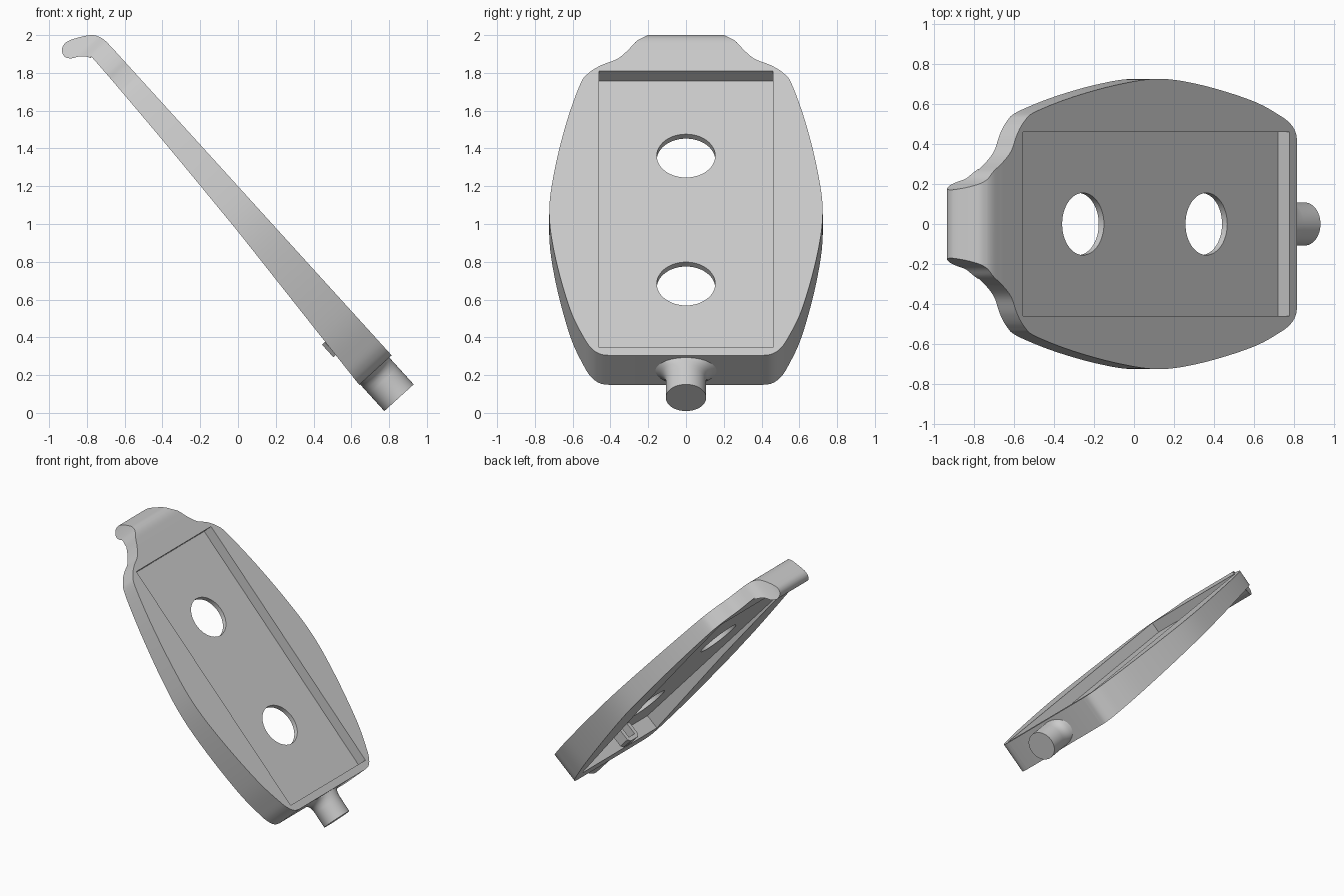
import bpy, bmesh, math
from mathutils import Matrix, Vector

cube = bpy.data.objects.get("Cube")
if cube:
    bpy.data.objects.remove(cube, do_unlink=True)

grey = bpy.data.materials.new("light grey plastic")
grey.use_nodes = True
COLOUR = (0.6, 0.6, 0.6, 1)
grey.diffuse_color = COLOUR
grey.node_tree.nodes["Principled BSDF"].inputs["Base Color"].default_value = COLOUR

# Tilted frame: u runs down the slope, v across, n out of the upper face
TILT = math.atan(1.1007)
FRAME = Matrix.Translation((0, 0, 1.2)) @ Matrix.Rotation(TILT, 4, "Y")


def on_plate(u, v, n):
    return FRAME @ Vector((u, v, n))


def finish(name, bm):
    bmesh.ops.recalc_face_normals(bm, faces=bm.faces)
    mesh = bpy.data.meshes.new(name)
    bm.to_mesh(mesh)
    bm.free()
    mesh.materials.append(grey)
    obj = bpy.data.objects.new(name, mesh)
    bpy.context.collection.objects.link(obj)
    return obj


def loft(name, rings):
    """Skin a list of closed rings and cap both ends."""
    bm = bmesh.new()
    rows = [[bm.verts.new(p) for p in ring] for ring in rings]
    for a, b in zip(rows, rows[1:]):
        for i in range(len(a)):
            j = (i + 1) % len(a)
            bm.faces.new((a[i], a[j], b[j], b[i]))
    bm.faces.new(rows[0][::-1])
    bm.faces.new(rows[-1])
    return finish(name, bm)


def smooth_path(points, steps=6):
    """Catmull-Rom curve through 2D points."""
    pts = [Vector(p) for p in points]
    pts = [2 * pts[0] - pts[1]] + pts + [2 * pts[-1] - pts[-2]]
    out = []
    for a, b, c, d in zip(pts, pts[1:], pts[2:], pts[3:]):
        for k in range(steps):
            t = k / steps
            out.append(0.5 * (2 * b + (c - a) * t + (2 * a - 5 * b + 4 * c - d) * t**2
                              + (3 * b - a - 3 * c + d) * t**3))
    return out + [pts[-2]]


def box(name, u0, u1, half, n0, n1):
    corners = [(u0, -half), (u1, -half), (u1, half), (u0, half)]
    return loft(name, [[on_plate(u, v, n) for u, v in corners] for n in (n0, n1)])


def circle(radius_v, radius_n, count=48):
    angles = [2 * math.pi * i / count for i in range(count)]
    return [(radius_v * math.cos(a), radius_n * math.sin(a)) for a in angles]


def boolean(target, cutter, operation):
    mod = target.modifiers.new(operation.lower(), "BOOLEAN")
    mod.operation, mod.object, mod.solver = operation, cutter, "EXACT"
    bpy.context.view_layer.objects.active = target
    bpy.ops.object.modifier_apply(modifier=mod.name)
    bpy.data.objects.remove(cutter, do_unlink=True)


def shade(obj):
    bpy.ops.object.select_all(action="DESELECT")
    obj.select_set(True)
    bpy.context.view_layer.objects.active = obj
    bpy.ops.object.shade_smooth_by_angle(angle=math.radians(30))


# Side profile with the curled lip at the top
lip = smooth_path([(-0.66, 1.926), (-0.705, 1.972), (-0.74, 1.993), (-0.78, 2.0),
                   (-0.85, 1.986), (-0.91, 1.962), (-0.932, 1.925), (-0.92, 1.888),
                   (-0.885, 1.877), (-0.83, 1.888), (-0.78, 1.878), (-0.74, 1.845),
                   (-0.386, 1.428), (0.0, 0.96)])
foot = [on_plate(1.21, 0, n) for n in (-0.232, 0)]
side = [(p.x, p.y) for p in lip] + [(p.x, p.z) for p in foot]
body = loft("tray_body", [[Vector((x, y, z)) for x, z in side] for y in (-1, 1)])

# Plan outline: narrow lip, shoulders, bulging sides, rounded foot
half = smooth_path([(-1.19, 0.165), (-1.14, 0.185), (-1.08, 0.22), (-1.04, 0.262),
                    (-0.97, 0.31), (-0.91, 0.365), (-0.865, 0.45), (-0.81, 0.515),
                    (-0.73, 0.56), (-0.446, 0.635), (-0.1, 0.698), (0.2, 0.724),
                    (0.52, 0.69), (0.88, 0.614), (1.08, 0.542), (1.16, 0.50),
                    (1.2, 0.455), (1.211, 0.40)])
outline = [(u, v) for u, v in half] + [(u, -v) for u, v in reversed(half)]
plan = loft("plan", [[on_plate(u, v, n) for u, v in outline] for n in (-0.7, 0.5)])
boolean(body, plan, "INTERSECT")

# Upper recess, underside pocket and the two round holes
boolean(body, box("recess", -0.824, 1.155, 0.46, -0.08, 0.3), "DIFFERENCE")
boolean(body, box("pocket", -0.8, 1.1, 0.46, -0.6, -0.115), "DIFFERENCE")
for centre in (-0.29, 0.625):
    ring = circle(0.155, 0.155)
    hole = loft("hole", [[on_plate(centre + a, b, n) for a, b in ring] for n in (-0.5, 0.3)])
    boolean(body, hole, "DIFFERENCE")
shade(body)

# Round peg at the foot, flaring sideways into the end face
stations = [(1.17, 0.165), (1.21, 0.162), (1.22, 0.14), (1.235, 0.122),
            (1.255, 0.111), (1.28, 0.107), (1.402, 0.107)]
peg = loft("end_peg", [[on_plate(u, v, n - 0.122) for v, n in circle(r, 0.105)]
                       for u, r in stations])
shade(peg)

# Small U-shaped catch under the floor
arch = [(-0.065, -0.1), (-0.065, -0.215), (-0.045, -0.235), (0.045, -0.235),
        (0.065, -0.215), (0.065, -0.1), (0.035, -0.1), (0.035, -0.205),
        (-0.035, -0.205), (-0.035, -0.1)]
catch = loft("underside_catch", [[on_plate(u, v, n) for v, n in arch] for u in (0.92, 1.01)])
shade(catch)
